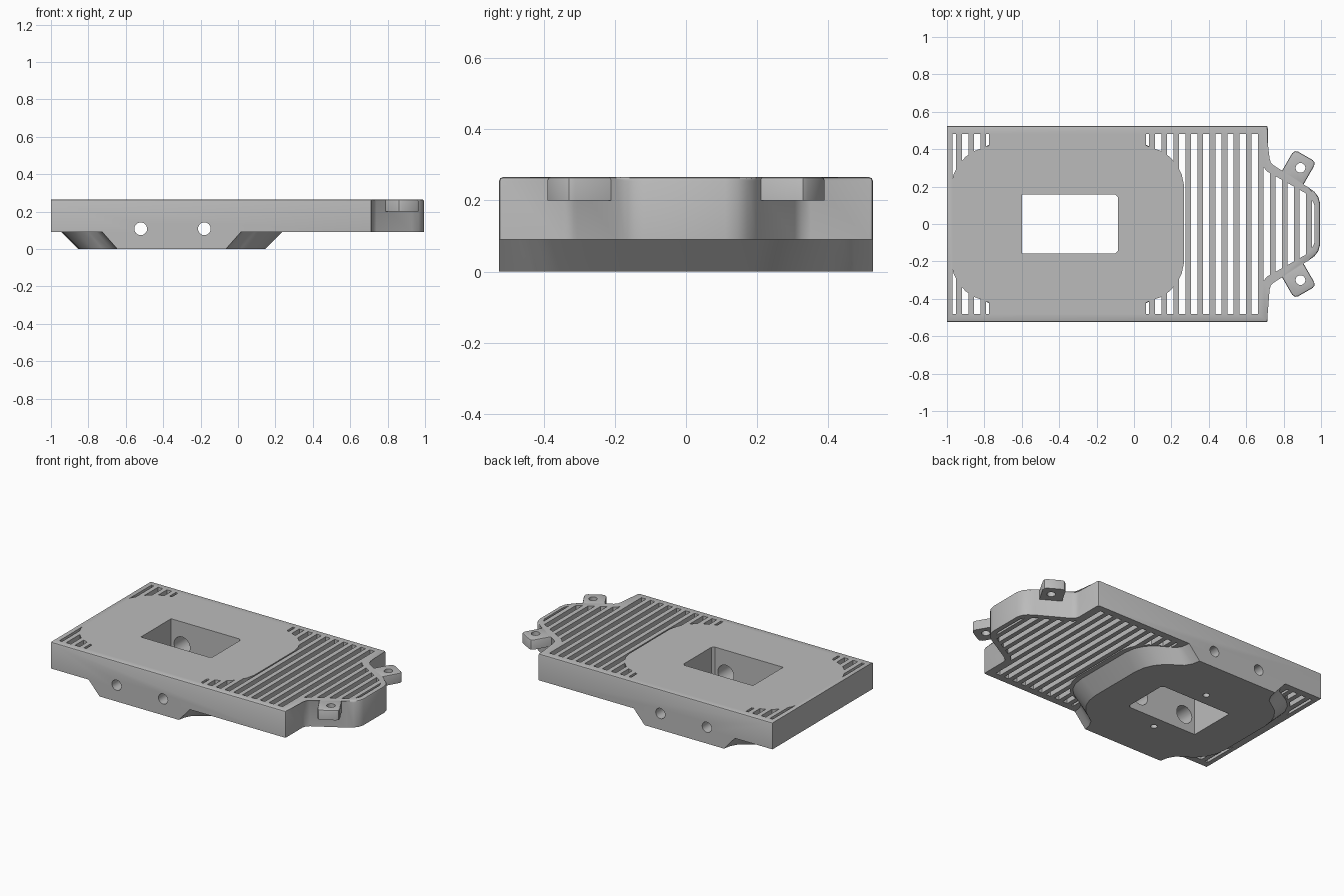
import bpy, bmesh, math
from mathutils import Matrix, Vector

cube = bpy.data.objects.get("Cube")
if cube:
    bpy.data.objects.remove(cube)

grey = bpy.data.materials.new("plain_grey")
grey.use_nodes = True
grey.diffuse_color = (0.5, 0.5, 0.5, 1)
grey.node_tree.nodes["Principled BSDF"].inputs["Base Color"].default_value = (0.5, 0.5, 0.5, 1)

Z0, Z1 = 0.09, 0.265      # underside and top of the tray
PAD_X, SIDE = -0.355, 0.525


def finish(name, bm):
    bmesh.ops.recalc_face_normals(bm, faces=bm.faces)
    mesh = bpy.data.meshes.new(name)
    bm.to_mesh(mesh)
    bm.free()
    mesh.materials.append(grey)
    obj = bpy.data.objects.new(name, mesh)
    bpy.context.collection.objects.link(obj)
    return obj


def loft(bm, lower, upper, z0, z1):
    """Solid between two outlines with equal point counts."""
    a = [bm.verts.new((x, y, z0)) for x, y in lower]
    b = [bm.verts.new((x, y, z1)) for x, y in upper]
    bm.faces.new(a[::-1])
    bm.faces.new(b)
    for i in range(len(a)):
        j = (i + 1) % len(a)
        bm.faces.new((a[i], a[j], b[j], b[i]))


def prism(name, outline, z0, z1, bevel_rule=None, width=0.01):
    bm = bmesh.new()
    loft(bm, outline, outline, z0, z1)
    if bevel_rule:
        edges = [e for e in bm.edges if bevel_rule(e)]
        bmesh.ops.bevel(bm, geom=edges, offset=width, segments=2, profile=0.5, affect='EDGES')
    return finish(name, bm)


def cylinder(bm, radius, depth, matrix):
    bmesh.ops.create_cone(bm, cap_ends=True, segments=32, radius1=radius,
                          radius2=radius, depth=depth, matrix=matrix)


def select(obj):
    bpy.ops.object.select_all(action='DESELECT')
    obj.select_set(True)
    bpy.context.view_layer.objects.active = obj


def boolean(obj, cutter, op='DIFFERENCE'):
    mod = obj.modifiers.new("cut", 'BOOLEAN')
    mod.operation, mod.solver, mod.object = op, 'EXACT', cutter
    mod.use_self = False
    select(obj)
    bpy.ops.object.modifier_apply(modifier=mod.name)


def mirror_y(half):
    """Close a half outline given with y >= 0."""
    return half + [(x, -y) for x, y in reversed(half)]


def four_way(quarter):
    """Mirror a quarter outline about the pad centre."""
    half = [(PAD_X - dx, y) for dx, y in reversed(quarter)] + [(PAD_X + dx, y) for dx, y in quarter]
    return mirror_y(half)


def on_top(e):
    return all(v.co.z > Z1 - 1e-4 for v in e.verts)


def tray_rule(e):
    if on_top(e):
        return any(v.co.x > -0.99 for v in e.verts)
    a, b = (v.co for v in e.verts)
    return abs(a.z - b.z) > 0.1 and a.x > 0.7 and abs(a.y) > 0.5


# Tray with the narrowed neck
body = prism("tray_body", mirror_y([
    (-1, SIDE), (0.715, SIDE), (0.715, 0.35), (0.722, 0.325), (0.74, 0.306),
    (0.93, 0.197), (0.965, 0.172), (0.985, 0.145), (0.995, 0.11)]), Z0, Z1, tray_rule)

# Cooling slots, limited to the inside of the rim and kept clear of the pad
PITCH, SLOT = 0.0645, 0.034
bm = bmesh.new()
for k in range(-15, 16):
    m = Matrix.Translation((k * PITCH, 0, 0.18)) @ Matrix.Diagonal((SLOT, 1.2, 0.4, 1))
    bmesh.ops.create_cube(bm, size=1, matrix=m)
slots = finish("slot_cutter", bm)
inside = prism("slot_limit", mirror_y([
    (-0.97, 0.48), (0.68, 0.48), (0.68, 0.32), (0.71, 0.282),
    (0.915, 0.166), (0.945, 0.145), (0.965, 0.1)]), -0.1, 0.5)
flange = prism("pad_flange_cutter", four_way([
    (0.42, 0.6), (0.42, 0.42), (0.45, 0.408), (0.5, 0.39), (0.545, 0.36),
    (0.585, 0.315), (0.61, 0.265), (0.622, 0.21)]), -0.2, 0.6)
boolean(slots, inside, 'INTERSECT')
boolean(slots, flange)
boolean(body, slots)

# Tapered pad under the tray
bm = bmesh.new()
pad_low = [(0.29, SIDE), (0.3, 0.475), (0.325, 0.43), (0.37, 0.4), (0.42, 0.365),
           (0.465, 0.31), (0.49, 0.25), (0.5, 0.18)]
pad_high = [(0.37, SIDE), (0.378, 0.47), (0.4, 0.435), (0.445, 0.41), (0.5, 0.378),
            (0.55, 0.33), (0.58, 0.27), (0.59, 0.2)]
loft(bm, four_way(pad_low), four_way(pad_high), 0, Z0)
pad = finish("lower_pad", bm)

# Window opening through tray and pad
window = prism("window_cutter", mirror_y([
    (-0.6, 0.158), (-0.1, 0.158), (-0.085, 0.143)]), -0.2, 0.6)

# Cross bores, wider on the inner side, and blind screw holes
turn = Matrix.Rotation(math.pi / 2, 4, 'X')
bores, wide, screws = bmesh.new(), bmesh.new(), bmesh.new()
for x in (-0.52, -0.18):
    cylinder(bores, 0.034, 1.4, Matrix.Translation((x, 0, 0.108)) @ turn)
    cylinder(wide, 0.058, 0.8, Matrix.Translation((x, 0, 0.108)) @ turn)
for y in (-0.24, 0.24):
    cylinder(screws, 0.02, 0.14, Matrix.Translation((PAD_X, y, 0)))
bores = finish("bore_cutter", bores)
wide = finish("wide_bore_cutter", wide)
screws = finish("screw_cutter", screws)
for part in (body, pad):
    for cutter in (window, wide, bores):
        boolean(part, cutter)
boolean(pad, screws)

# Mounting ears on the neck
ears = []
for side, label in ((1, "left"), (-1, "right")):
    along = Vector((math.cos(math.radians(-30)), math.sin(math.radians(-30))))
    out = Vector((0.5, math.sqrt(0.75)))
    root = Vector((0.835, 0.245))
    local = [(-0.068, -0.01), (0.068, -0.01), (0.068, 0.115), (0.06, 0.132), (0.045, 0.138),
             (-0.045, 0.138), (-0.06, 0.132), (-0.068, 0.115)]
    pts = [root + along * u + out * v for u, v in local]
    pts = [(p.x + 0.012, p.y * side) for p in pts]
    ear = prism("mounting_ear_" + label, pts, 0.2, Z1, on_top, 0.008)
    bm = bmesh.new()
    cylinder(bm, 0.026, 0.5, Matrix.Translation((0.89, 0.3 * side, 0.2)))
    hole = finish("ear_hole_cutter", bm)
    boolean(ear, hole)
    bpy.data.objects.remove(hole)
    ears.append(ear)

for helper in (slots, inside, flange, window, bores, wide, screws):
    bpy.data.objects.remove(helper)

for part in [body, pad] + ears:
    select(part)
    bpy.ops.object.shade_smooth_by_angle(angle=math.radians(30))
